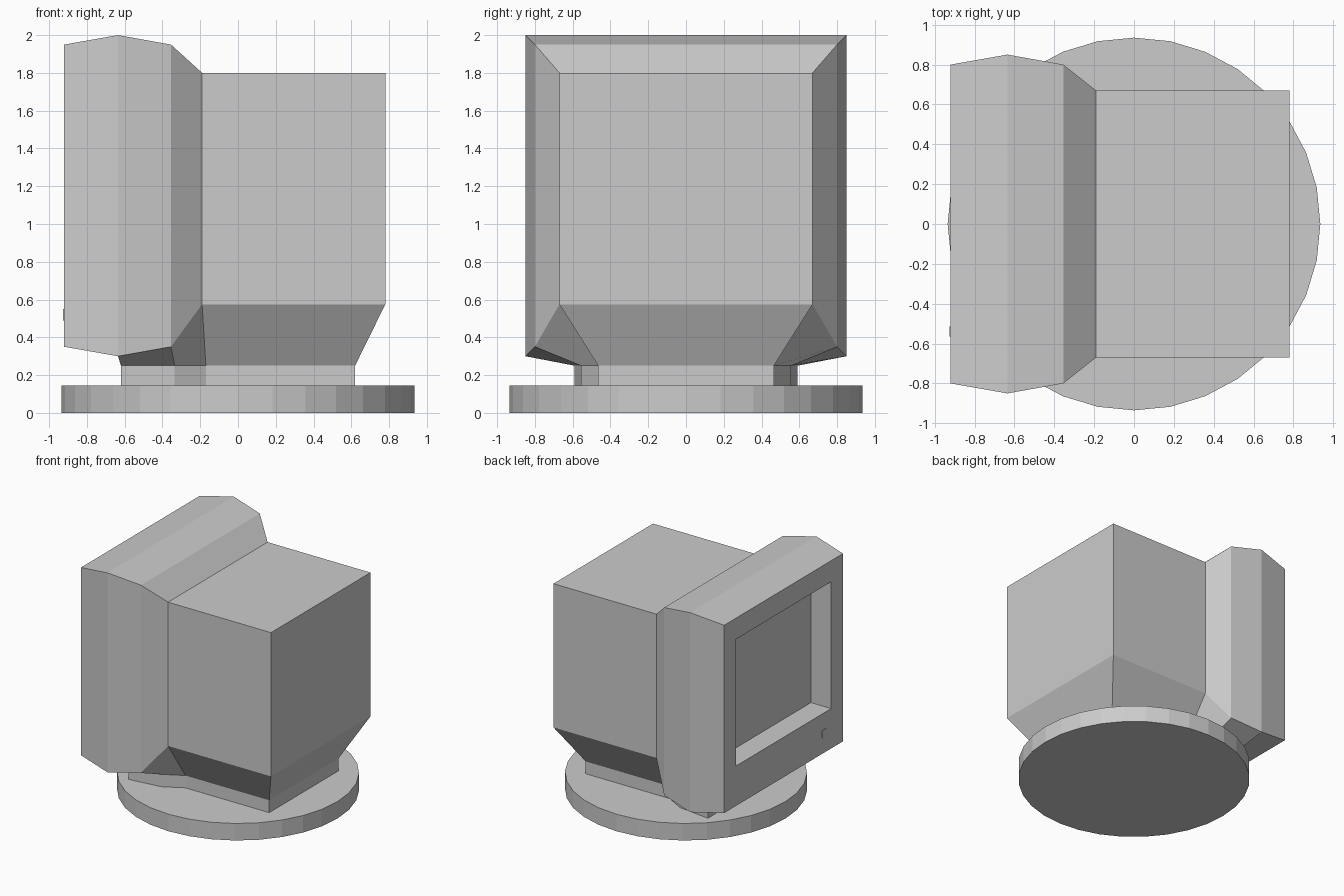
import bpy, bmesh

cube = bpy.data.objects.get("Cube")
if cube:
    bpy.data.objects.remove(cube, do_unlink=True)

# Single casing colour
GREY = (0.6, 0.6, 0.6, 1.0)
casing = bpy.data.materials.new("casing grey")
casing.use_nodes = True
casing.diffuse_color = GREY
casing.node_tree.nodes["Principled BSDF"].inputs["Base Color"].default_value = GREY


def finish(name, bm):
    bmesh.ops.recalc_face_normals(bm, faces=bm.faces)
    mesh = bpy.data.meshes.new(name)
    bm.to_mesh(mesh)
    bm.free()
    mesh.materials.append(casing)
    obj = bpy.data.objects.new(name, mesh)
    bpy.context.scene.collection.objects.link(obj)
    return obj


def mirrored(outline):
    """Full plan outline from its +y half."""
    return outline + [(x, -y) for x, y in reversed(outline)]


# Plan of the neck, shared by the underside of the housing
foot = [(-0.62, 0.59), (-0.335, 0.555), (-0.17, 0.465), (0.62, 0.465)]

# Housing: rectangular sections from the sunken screen out over the bezel to the back
# (x, half width, bottom, top)
sections = [
    (-0.73, 0.64, 0.69, 1.77),   # screen
    (-0.92, 0.64, 0.69, 1.77),   # screen opening
    (-0.92, 0.80, 0.35, 1.95),   # bezel front
    (-0.635, 0.85, 0.30, 2.00),  # bezel crest
    (-0.355, 0.80, 0.35, 1.95),  # bezel rear
    (-0.19, 0.67, 0.575, 1.80),  # tube box front
    (0.78, 0.67, 0.575, 1.80),   # tube box back
]
CREST = 3
bm = bmesh.new()
rings = [[bm.verts.new(p) for p in ((x, w, lo), (x, w, hi), (x, -w, hi), (x, -w, lo))]
         for x, w, lo, hi in sections]
bm.faces.new(rings[0])
bm.faces.new(rings[-1])
for i, (a, b) in enumerate(zip(rings, rings[1:])):
    # Behind the crest the underside is left open for the skirt
    for k in range(4 if i < CREST else 3):
        n = (k + 1) % 4
        bm.faces.new((a[k], a[n], b[n], b[k]))

# Skirt narrowing from the housing down to the neck
rim = [r[0] for r in rings[CREST:]] + [r[3] for r in reversed(rings[CREST:])]
hem = [bm.verts.new((x, y, 0.25)) for x, y in mirrored(foot)]
for k in range(len(rim)):
    n = (k + 1) % len(rim)
    bm.faces.new((rim[k], rim[n], hem[n], hem[k]))
bm.faces.new(hem)
finish("monitor_housing", bm)

# Neck between housing and base
bm = bmesh.new()
lower = bm.faces.new([bm.verts.new((x, y, 0.14)) for x, y in mirrored(foot)])
grown = bmesh.ops.extrude_face_region(bm, geom=[lower])["geom"]
bmesh.ops.translate(bm, vec=(0, 0, 0.11),
                    verts=[v for v in grown if isinstance(v, bmesh.types.BMVert)])
finish("neck", bm)

# Round base
bm = bmesh.new()
bmesh.ops.create_cone(bm, cap_ends=True, segments=32, radius1=0.935, radius2=0.935, depth=0.145)
finish("round_base", bm).location.z = 0.0725

# Small plain button under the screen
bm = bmesh.new()
bmesh.ops.create_cube(bm, size=1)
bmesh.ops.scale(bm, vec=(0.008, 0.05, 0.06), verts=bm.verts)
finish("power_button", bm).location = (-0.922, -0.54, 0.52)
